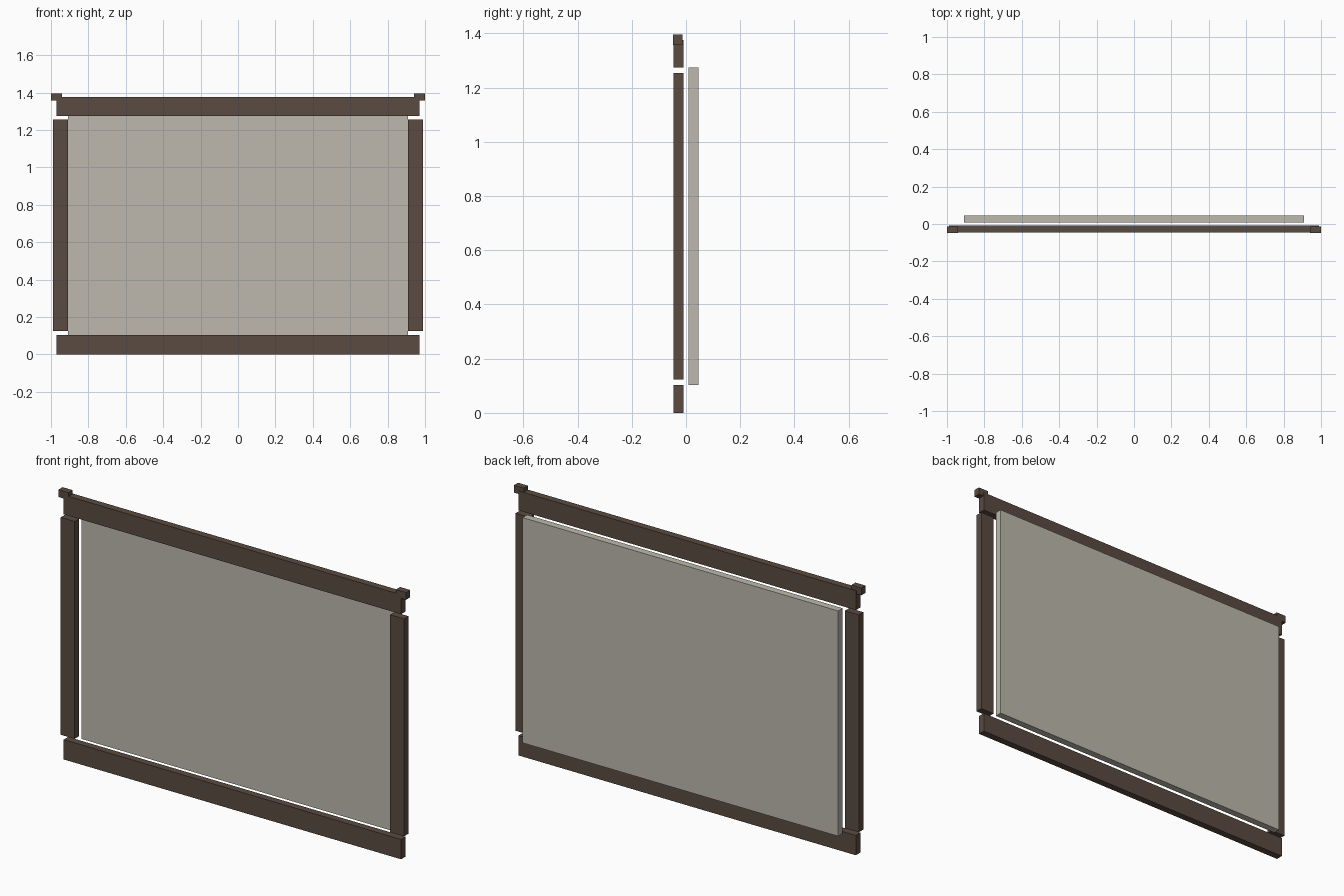
import bpy

cube = bpy.data.objects.get("Cube")
if cube:
    bpy.data.objects.remove(cube, do_unlink=True)


def material(name, rgb):
    mat = bpy.data.materials.new(name)
    mat.use_nodes = True
    color = (*rgb, 1.0)
    mat.diffuse_color = color
    mat.node_tree.nodes["Principled BSDF"].inputs["Base Color"].default_value = color
    return mat


def box(name, x, y, z, mat):
    """Box spanning the given (low, high) range on each axis."""
    spans = (x, y, z)
    bpy.ops.mesh.primitive_cube_add(size=1, location=[(a + b) / 2 for a, b in spans])
    obj = bpy.context.object
    obj.name = name
    obj.scale = [b - a for a, b in spans]
    bpy.ops.object.transform_apply(location=False, rotation=False, scale=True)
    obj.data.materials.append(mat)
    return obj


wood = material("dark brown wood", (0.102, 0.07, 0.052))
board = material("warm grey board", (0.51, 0.485, 0.418))

FRAME_Y = (-0.046, -0.009)
CAP_Y = (-0.0475, -0.013)

# Backing panel, set behind the frame
box("back_panel", (-0.908, 0.908), (0.009, 0.046), (0.103, 1.275), board)

# Horizontal rails
box("bottom_rail", (-0.971, 0.971), FRAME_Y, (0, 0.103), wood)
box("top_rail", (-0.971, 0.971), FRAME_Y, (1.275, 1.376), wood)

# Side posts and the small corner caps, mirrored
for side, s in (("left", 1), ("right", -1)):
    box(side + "_post", sorted((s * 0.908, s * 0.988)), FRAME_Y, (0.124, 1.255), wood)
    box(side + "_corner_cap", sorted((s * 0.942, s * 1.0)), CAP_Y, (1.358, 1.396), wood)
